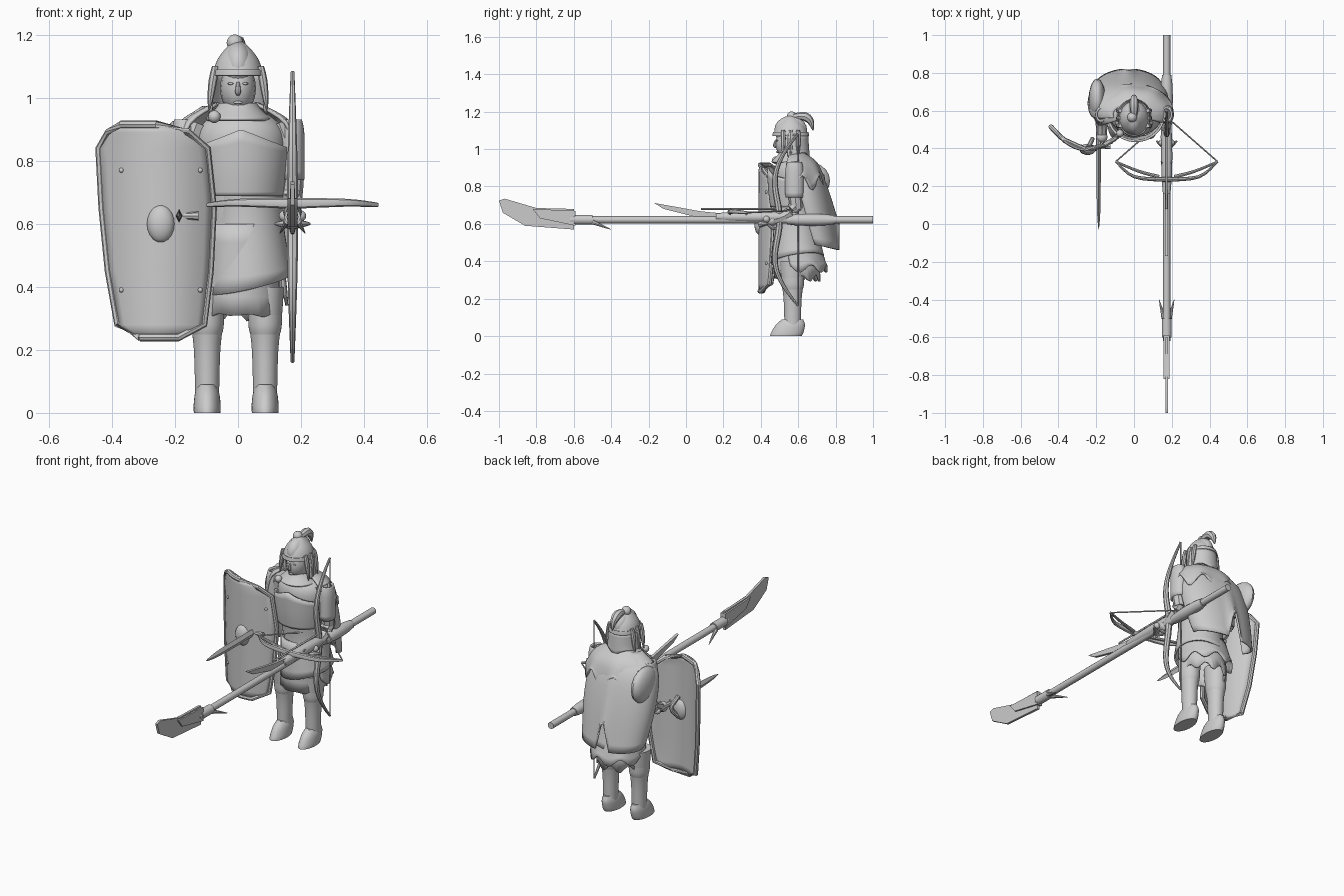
import bpy, bmesh
from math import sin, cos, pi, radians
from mathutils import Vector

if "Cube" in bpy.data.objects:
    bpy.data.objects.remove(bpy.data.objects["Cube"])

GREY = (0.6, 0.6, 0.6, 1)
material = bpy.data.materials.new("plain grey")
material.use_nodes = True
material.diffuse_color = GREY
material.node_tree.nodes["Principled BSDF"].inputs["Base Color"].default_value = GREY

SIDES = (("right", -1), ("left", 1))
BODY = Vector((.01, .58))
HEAD = Vector((0, .56))
parts = []


def finish(name, bm, thickness=0):
    bmesh.ops.recalc_face_normals(bm, faces=bm.faces)
    mesh = bpy.data.meshes.new(name)
    bm.to_mesh(mesh)
    bm.free()
    mesh.materials.append(material)
    part = bpy.data.objects.new(name, mesh)
    bpy.context.collection.objects.link(part)
    if thickness:
        modifier = part.modifiers.new("thickness", 'SOLIDIFY')
        modifier.thickness, modifier.offset = thickness, 0
    parts.append(part)


def skin(name, rings, closed=True, thickness=0):
    """Bridge rings of points; thin shells are left open at the ends."""
    bm = bmesh.new()
    rows = [[bm.verts.new(point) for point in ring] for ring in rings]
    count = len(rows[0])
    for low, high in zip(rows, rows[1:]):
        for i in range(count if closed else count - 1):
            j = (i + 1) % count
            bm.faces.new((low[i], low[j], high[j], high[i]))
    if closed and not thickness:
        bm.faces.new(rows[0])
        bm.faces.new(rows[-1])
    finish(name, bm, thickness)


def spline(points, steps=4):
    """Smooth path through a few points."""
    points = [Vector(p) for p in points]
    ends = [points[0], *points, points[-1]]
    path = []
    for a, b, c, d in zip(ends, ends[1:], ends[2:], ends[3:]):
        for k in range(steps):
            t = k / steps
            path.append(b + (c - a) * (t / 2) + (a * 2 - b * 5 + c * 4 - d) * (t * t / 2)
                        + (b * 3 - a - c * 3 + d) * (t ** 3 / 2))
    return path + [points[-1]]


def loft(name, center, profile, depth=1, lean=0, arc=None, hem=None, thickness=0):
    """Stack of ellipses from a (height, radius) profile, top first; angle zero is the front."""
    start, stop = arc or (0, 360)
    count = 40
    path = spline(profile)
    rings = []
    for row, (z, r) in enumerate(path):
        cy = center.y + lean * (path[0].x - z)
        ring = []
        for i in range(count):
            angle = radians(start + (stop - start) * i / (count - 1 if arc else count))
            drop = hem(angle) * (row / (len(path) - 1)) ** 4 if hem else 0
            ring.append((center.x + r * sin(angle), cy - r * depth * cos(angle), z + drop))
        rings.append(ring)
    skin(name, rings, closed=not arc, thickness=thickness)


def tube(name, points, start, end=None, middle=0, flat=1, sides=8, steps=4):
    """Tapered tube along a smooth path, swelling in the middle, squeezed sideways by flat."""
    path = spline(points, steps)
    end = start if end is None else end
    last = len(path) - 1
    rings = []
    for i, point in enumerate(path):
        along = (path[min(i + 1, last)] - path[max(i - 1, 0)]).normalized()
        across = along.cross((0, 1, 0) if abs(along.z) > abs(along.y) else (0, 0, 1)).normalized()
        up = across.cross(along)
        t = i / last
        r = start + (end - start) * t + middle * sin(pi * t)
        turns = [2 * pi * k / sides for k in range(sides)]
        rings.append([point + across * (r * flat * cos(a)) + up * (r * sin(a)) for a in turns])
    skin(name, rings)


def ball(name, center, *radii):
    bm = bmesh.new()
    bmesh.ops.create_uvsphere(bm, u_segments=16, v_segments=10, radius=1)
    bmesh.ops.scale(bm, vec=radii * 3 if len(radii) == 1 else radii, verts=bm.verts)
    bmesh.ops.translate(bm, vec=center, verts=bm.verts)
    finish(name, bm)


def blade(name, outline, x, half):
    """Flat part cut from a (y, z) outline."""
    skin(name, [[(x + offset, y, z) for y, z in outline] for offset in (-half, half)])


# Legs, boots, arms and shoulder plates
for side, s in SIDES:
    leg = Vector((.092 * s - .006, .57))
    loft(side + "_leg", leg, [(.4, .06), (.3, .053), (.2, .042), (.06, .038)], depth=1.15)
    loft(side + "_boot_cuff", leg, [(.31, .054), (.27, .052), (.24, .044)], depth=1.15)
    loft(side + "_shoe", leg, [(.09, .028), (.06, .039), (.02, .043), (0, .042)],
         depth=2, lean=-.4)
    arm = .17 * s
    tube(side + "_upper_arm", [(.13 * s, .58, .92), (arm, .58, .8), (arm, .59, .68)], .042, .034)
    tube(side + "_forearm", [(arm, .59, .7), (arm, .54, .65), (arm, .47, .62)], .036, .026)
    ball(side + "_hand", (arm, .46, .62), .03)
    loft(side + "_sleeve_plate", Vector((.172 * s, .58)), [(.93, .026), (.88, .034), (.74, .034)],
         depth=1.3, thickness=.01)

# Torso, breastplate and skirts
loft("torso", BODY, [(.96, .06), (.92, .12), (.86, .14), (.75, .125), (.6, .11)], depth=.8)
loft("breastplate", BODY, [(.69, .13), (.76, .14), (.84, .148)], depth=.95, arc=(-80, 80),
     thickness=.012, hem=lambda a: .06 * (1 - abs(sin(a))))
loft("tunic", BODY + Vector((.02, 0)), [(.72, .11), (.6, .11), (.41, .138)], lean=.05,
     thickness=.01, hem=lambda a: .03 * sin(a) - .02 * cos(a))
loft("hem_panel", BODY, [(.5, .13), (.36, .145)], lean=.2, arc=(70, 290),
     thickness=.01, hem=lambda a: .02 * sin(7 * a))
loft("under_skirt", BODY, [(.6, .11), (.31, .12)], lean=.05,
     thickness=.01, hem=lambda a: .02 * sin(8 * a) * sin(a / 2))

# Cloak split at the back, ragged mantle and collar
loft("cloak", BODY - Vector((.04, 0)), [(.97, .08), (.88, .19), (.7, .21), (.46, .185)],
     depth=.6, lean=.25, arc=(80, 290), thickness=.01,
     hem=lambda a: max(0, .2 - .9 * abs(a - pi)) + .05 * sin(a / 2 + pi / 2) ** 2)
loft("mantle", BODY - Vector((.015, 0)), [(.98, .07), (.92, .17), (.82, .21)],
     depth=.68, lean=.1, arc=(65, 300), thickness=.01, hem=lambda a: .04 * sin(8 * a))
loft("collar", HEAD, [(.98, .055), (.96, .07), (.93, .1)], thickness=.01)
ball("right_shoulder_guard", (-.195, .66, .83), .045, .11, .1)
ball("cloak_clasp", (-.075, .48, .94), .02)

# Head and face
loft("neck", HEAD, [(1, .04), (.9, .05)])
ball("head", (0, .555, 1.03), .057, .077, .085)
tube("nose", [(0, .482, 1.05), (0, .474, 1.02), (0, .482, 1.01)], .004, middle=.005)
ball("mouth", (0, .488, .985), .015, .007, .005)
for side, s in SIDES:
    ball(side + "_eye", (.023 * s, .487, 1.045), .01, .006, .004)
    for y in (.52, .56, .6):
        tube(side + "_hair_lock", [(.072 * s, y, 1.1), (.082 * s, y, 1.04), (.092 * s, y, .96)],
             .01, .002, middle=.007)

# Helmet, neck guard and plume
loft("helmet", HEAD, [(1.18, .01), (1.16, .036), (1.12, .066), (1.07, .082)], depth=1.15)
ball("helmet_crown", (0, .56, 1.1), .05, .088, .078)
loft("helmet_band", HEAD, [(1.09, .08), (1.07, .083)], depth=1.15, thickness=.006)
loft("neck_guard", HEAD, [(1.08, .08), (.95, .088)], depth=1.1, arc=(80, 280),
     thickness=.01, hem=lambda a: .03 * abs(sin(2 * a)))
ball("plume_knob", (-.01, .565, 1.175), .026)
tube("plume", [(0, .57, 1.17), (0, .63, 1.175), (0, .665, 1.15), (0, .68, 1.1)],
     .016, .002, middle=.014)


# Curved tower shield with cut corners, rim, boss and rivets
def on_shield(x, z, out=0):
    return (x, .395 + 3 * (x + .24) ** 2 - out, z)


rows = []
for z, left, right in [(.24, -.31, -.19), (.28, -.38, -.11), (.45, -.41, -.09), (.65, -.43, -.08),
                       (.84, -.44, -.1), (.89, -.41, -.16), (.915, -.37, -.26)]:
    rows.append([on_shield(left + (right - left) * k / 12, z) for k in range(13)])
skin("shield", rows, closed=False, thickness=.014)
rim = [row[0] for row in rows] + [row[-1] for row in reversed(rows)]
tube("shield_rim", rim + rim[:1], .013, steps=1)
tube("shield_top_rim", rows[-1], .013, steps=1)
tube("shield_bottom_rim", rows[0], .013, steps=1)
ball("shield_boss", on_shield(-.245, .6), .044, .03, .06)
for x in (-.37, -.12):
    for z in (.39, .77):
        ball("shield_rivet", on_shield(x, z, out=.008), .008)
tube("shield_grip", [(-.24, .41, .68), (-.22, .45, .62), (-.24, .41, .56)], .012)

# Short sword pointing forward beside the shield
SWORD = -.187
tube("sword_blade", [(SWORD, .42, .625), (SWORD, .1, .625), (SWORD, -.03, .625)],
     .022, .001, middle=.008, flat=.5, sides=4)
tube("sword_guard", [(-.2, .41, .625), (-.125, .41, .625)], .008, .014)
tube("sword_handle", [(SWORD, .41, .625), (SWORD, .53, .625)], .013)
ball("sword_pommel", (SWORD, .53, .625), .018)

# Long polearm with sleeve, socket, blade and prongs
POLE, POLE_Z = .173, .622


def pole_part(name, front, back, radius, rise=0, **options):
    z = POLE_Z + rise
    tube(name, [(POLE, front, z), (POLE, back, z)], radius, sides=12, **options)


pole_part("polearm_shaft", -.62, 1, .019)
pole_part("polearm_rear_sleeve", .54, .79, .024, middle=.009)
pole_part("polearm_socket", -.6, -.5, .026)
blade("polearm_blade", [(-.6, .57), (-.6, .68), (-.8, .685), (-.97, .735), (-1, .725),
                        (-.98, .66), (-.86, .59)], POLE, .007)
blade("blade_spine", [(-.59, .59), (-.59, .67), (-.82, .68), (-.78, .63)], POLE, .016)
for side, s in SIDES:
    tube(side + "_prong", [(POLE + .015 * s, -.5, .61), (POLE + .04 * s, -.4, .57)], .013, .001)

# Crossbow carried on the shaft, with a long bayonet
pole_part("crossbow_stock", .16, .56, .02, rise=.015, middle=.01)
pole_part("crossbow_bolt", .08, .5, .005, rise=.058)
blade("bayonet", [(-.17, .712), (.08, .667), (.26, .65), (.26, .615), (.1, .625), (-.12, .68)],
      POLE, .008)
for side, s in SIDES:
    tip = (POLE + .27 * s, .33, .66)
    tube(side + "_limb", [(POLE, .235, .665), (POLE + .17 * s, .25, .667), tip], .018, .007,
         flat=.7)
    tube(side + "_inner_limb", [(POLE + .04 * s, .25, .665), (POLE + .15 * s, .28, .667), tip],
         .01, .006)
    tube(side + "_crossbow_string", [tip, (POLE + .03 * s, .54, .67)], .004)
    tube(side + "_bracket", [(POLE, .4, .6), (POLE + .055 * s, .44, .6)], .02, .004)
    ball(side + "_crossbow_pin", (POLE + .025 * s, .43, .625), .018)
    tube(side + "_crossbow_fin", [(POLE, .3, .62), (POLE + .03 * s, .33, .66)], .012, .002)
tube("crossbow_trigger", [(POLE, .43, .62), (POLE, .46, .58), (POLE, .5, .57)], .014, .004)

# Recurve bow hung upright at the left side
stave = []
for i in range(25):
    t = i / 12 - 1
    stave.append((POLE, .6 - .1 * (1 - t ** 4) - .03 * sin(pi * t) ** 2, POLE_Z + .46 * t))
tube("bow_stave", stave, .006, middle=.012, steps=1)
tube("bow_string", [stave[0], stave[-1]], .003)

# Smooth shading with crisp edges
bpy.ops.object.select_all(action='DESELECT')
for part in parts:
    part.select_set(True)
bpy.context.view_layer.objects.active = parts[0]
bpy.ops.object.shade_smooth_by_angle(angle=radians(40))
